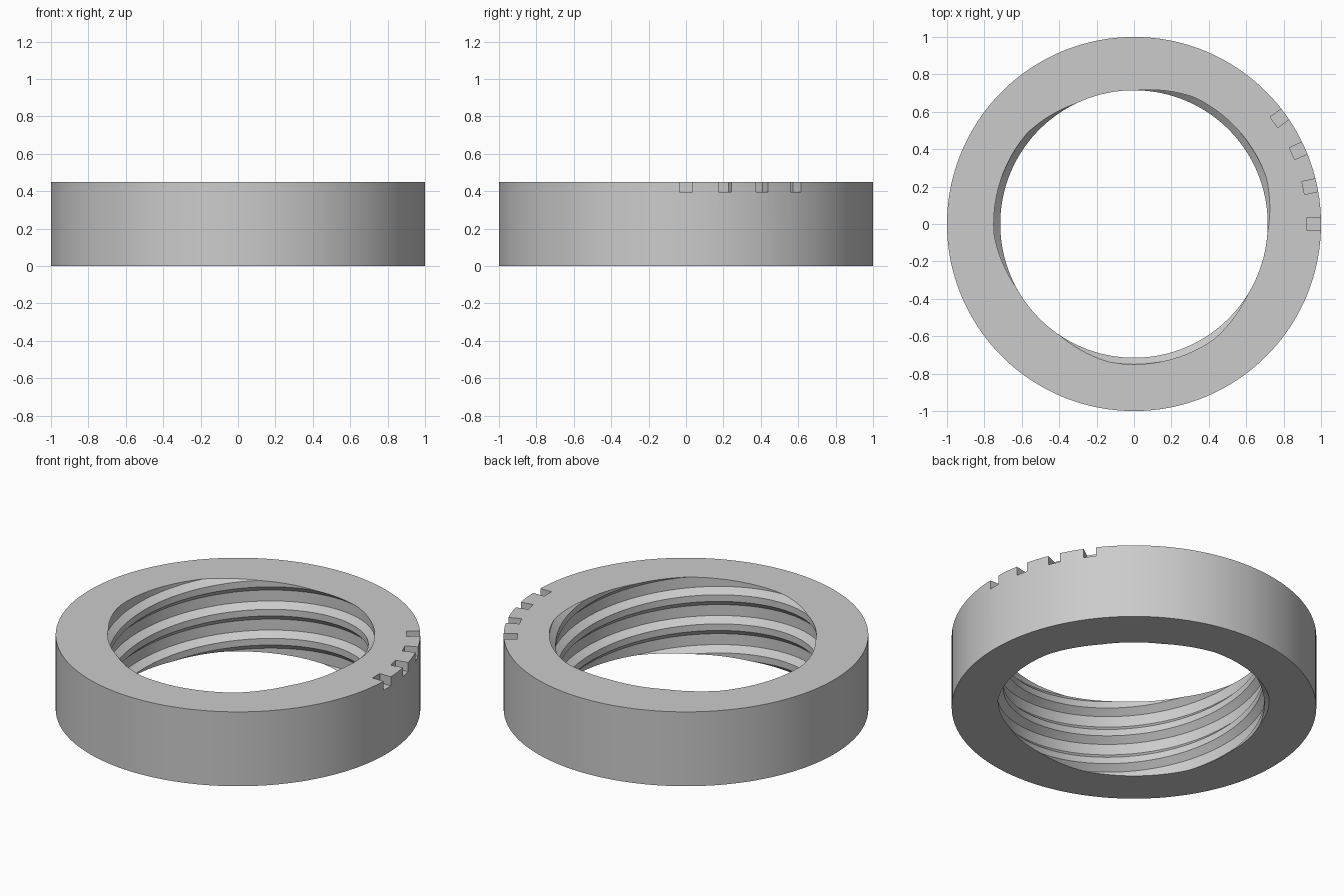
import bpy, bmesh, math
from mathutils import Matrix

if "Cube" in bpy.data.objects:
    bpy.data.objects.remove(bpy.data.objects["Cube"], do_unlink=True)

HEIGHT, OUTER, ROOT, CREST = 0.45, 1.0, 0.75, 0.715
PITCH, STARTS = 0.176, 3            # three-start, left-handed thread
FLAT, FOOT = 0.02, 0.055            # half widths of ridge crest and foot
STEPS = 180

grey = bpy.data.materials.new("light_grey")
grey.use_nodes = True
grey.diffuse_color = (0.6, 0.6, 0.6, 1)
grey.node_tree.nodes["Principled BSDF"].inputs["Base Color"].default_value = (0.6, 0.6, 0.6, 1)


def ridge_centre(a):
    return HEIGHT - (a - math.radians(102)) / math.tau * STARTS * PITCH


def bore_radius(z, a):
    d = abs((z - ridge_centre(a) + PITCH / 2) % PITCH - PITCH / 2)
    t = min(max((d - FLAT) / (FOOT - FLAT), 0), 1)
    return CREST + (ROOT - CREST) * t


def column(bm, a):
    """One cross-section: outer wall, then the threaded bore from bottom to top."""
    zs = [0.0]
    for k in range(-5, 6):
        for off in (-FOOT, -FLAT, FLAT, FOOT):
            zs.append(min(max(ridge_centre(a) + k * PITCH + off, 0), HEIGHT))
    zs.append(HEIGHT)
    points = [(OUTER, HEIGHT), (OUTER, 0)] + [(bore_radius(z, a), z) for z in zs]
    return [bm.verts.new((r * math.cos(a), r * math.sin(a), z)) for r, z in points]


# Ring body with threaded bore
bm = bmesh.new()
cols = [column(bm, math.tau * i / STEPS) for i in range(STEPS + 1)]
for one, two in zip(cols, cols[1:]):
    for j in range(len(one)):
        n = (j + 1) % len(one)
        bm.faces.new((one[j], one[n], two[n], two[j]))
bmesh.ops.remove_doubles(bm, verts=bm.verts, dist=0.0002)
bmesh.ops.recalc_face_normals(bm, faces=bm.faces)
mesh = bpy.data.meshes.new("threaded_ring")
bm.to_mesh(mesh)
bm.free()
mesh.materials.append(grey)
ring = bpy.data.objects.new("threaded_ring", mesh)
bpy.context.collection.objects.link(ring)

# Cutter for the four index notches in the top outer edge
bm = bmesh.new()
for i in range(4):
    place = (Matrix.Rotation(math.radians(12 * i), 4, 'Z')
             @ Matrix.Translation((1.025, 0, HEIGHT + 0.045))
             @ Matrix.Diagonal((0.2, 0.07, 0.2, 1)))
    bmesh.ops.create_cube(bm, size=1, matrix=place)
mesh = bpy.data.meshes.new("notch_cutter")
bm.to_mesh(mesh)
bm.free()
mesh.materials.append(grey)
cutter = bpy.data.objects.new("notch_cutter", mesh)
bpy.context.collection.objects.link(cutter)
cutter.hide_render = True

cut = ring.modifiers.new("notches", 'BOOLEAN')
cut.operation, cut.solver, cut.object = 'DIFFERENCE', 'EXACT', cutter
bpy.ops.object.select_all(action='DESELECT')
ring.select_set(True)
bpy.context.view_layer.objects.active = ring
bpy.ops.object.modifier_apply(modifier=cut.name)
bpy.data.objects.remove(cutter, do_unlink=True)
bpy.ops.object.shade_smooth_by_angle(angle=math.radians(25))
